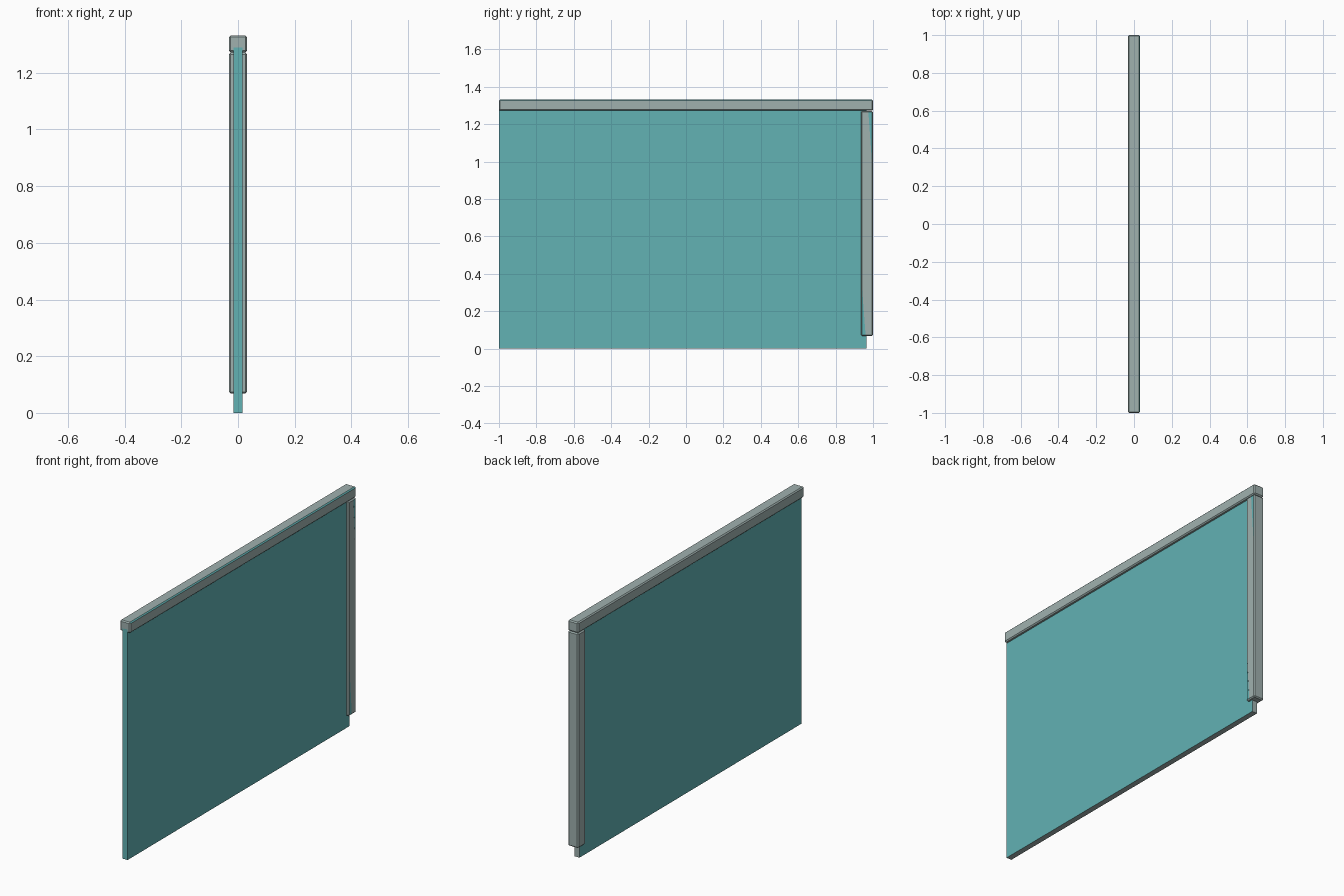
import bpy, bmesh
from mathutils import Vector

if "Cube" in bpy.data.objects:
    bpy.data.objects.remove(bpy.data.objects["Cube"], do_unlink=True)


def material(name, rgb):
    m = bpy.data.materials.new(name)
    m.use_nodes = True
    m.diffuse_color = (*rgb, 1)
    m.node_tree.nodes["Principled BSDF"].inputs["Base Color"].default_value = (*rgb, 1)
    return m


teal = material("teal_glass", (0.122, 0.445, 0.456))
grey = material("pale_grey_metal", (0.35, 0.44, 0.43))


def add_object(name, bm, mats):
    mesh = bpy.data.meshes.new(name)
    bmesh.ops.recalc_face_normals(bm, faces=bm.faces)
    bm.to_mesh(mesh)
    bm.free()
    for m in mats:
        mesh.materials.append(m)
    obj = bpy.data.objects.new(name, mesh)
    bpy.context.collection.objects.link(obj)
    return obj


def box(name, low, high, mats, bevel=0, rule=None):
    low, high = Vector(low), Vector(high)
    bm = bmesh.new()
    bmesh.ops.create_cube(bm, size=1)
    for v in bm.verts:
        v.co = (low + high) / 2 + v.co * (high - low)
    if bevel:
        bmesh.ops.bevel(bm, geom=bm.edges[:], offset=bevel, segments=1,
                        affect='EDGES', profile=0.5)
    bm.normal_update()
    if rule:
        for f in bm.faces:
            f.material_index = rule(f.normal)
    return add_object(name, bm, mats)


# Glass panel with grey bottom and back end
box("glass_panel", (-0.016, -1, 0), (0.016, 0.965, 1.29), (teal, grey),
    rule=lambda n: int(n.z < -0.5 or n.y > 0.5))

# Top rail, with a teal strip along one upper chamfer
box("top_rail", (-0.032, -1, 1.272), (0.032, 1, 1.332), (grey, teal), 0.006,
    rule=lambda n: int(n.x > 0.5 and n.z > 0.5 and abs(n.y) < 0.1))

# Back post
box("back_post", (-0.032, 0.935, 0.068), (0.032, 1, 1.271), (grey,), 0.006)


# Thin painted slivers on the post side
def sliver(name, points):
    bm = bmesh.new()
    face = bm.faces.new([bm.verts.new((0.0321, y, z)) for y, z in points])
    moved = bmesh.ops.extrude_face_region(bm, geom=[face])["geom"]
    for v in moved:
        if isinstance(v, bmesh.types.BMVert):
            v.co.x += 0.0004
    bm.faces.remove(face) if face.is_valid else None
    add_object(name, bm, (teal,))


sliver("post_upper_sliver", [(0.975, 1.265), (0.994, 1.265), (0.994, 1.0)])
sliver("post_lower_sliver", [(0.941, 0.33), (0.941, 0.074), (0.96, 0.074)])
